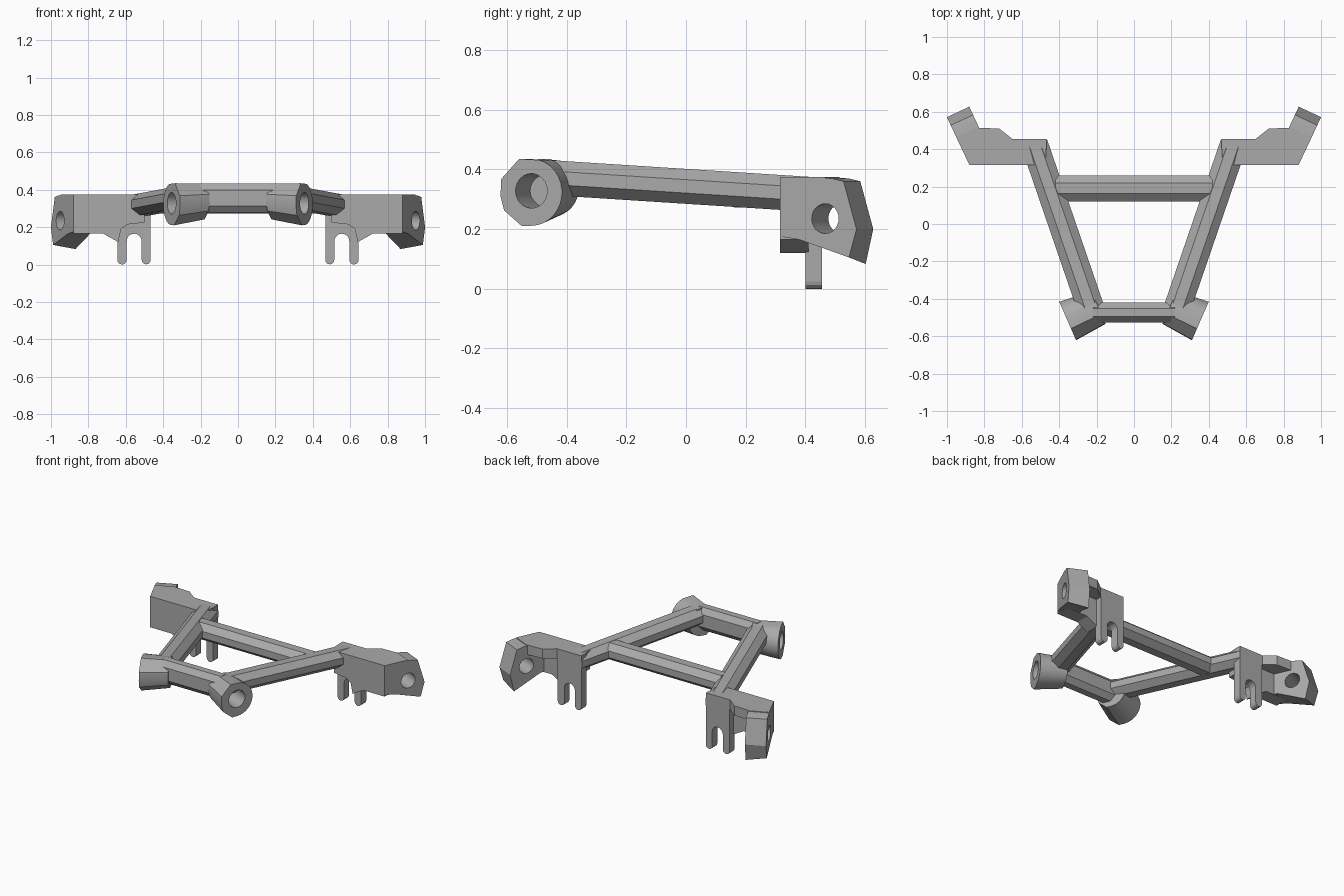
import bpy, bmesh, math
from mathutils import Vector

if "Cube" in bpy.data.objects:
    bpy.data.objects.remove(bpy.data.objects["Cube"], do_unlink=True)

GREY = (0.4, 0.4, 0.4, 1)
metal = bpy.data.materials.new("plain grey metal")
metal.diffuse_color = GREY
metal.use_nodes = True
metal.node_tree.nodes["Principled BSDF"].inputs["Base Color"].default_value = GREY


def loft(name, start, end, side=1):
    """Solid between two matching rings; side -1 mirrors it in x."""
    bm = bmesh.new()
    a, b = [[bm.verts.new((p[0] * side, p[1], p[2])) for p in r] for r in (start, end)]
    bm.faces.new(a)
    bm.faces.new(b)
    for i in range(len(a)):
        j = (i + 1) % len(a)
        bm.faces.new((a[i], a[j], b[j], b[i]))
    bmesh.ops.recalc_face_normals(bm, faces=bm.faces)
    mesh = bpy.data.meshes.new(name)
    bm.to_mesh(mesh)
    bm.free()
    mesh.materials.append(metal)
    obj = bpy.data.objects.new(name, mesh)
    bpy.context.collection.objects.link(obj)
    return obj


def drill(obj, cutter):
    """Subtract the cutter, keep the result and drop the cutter."""
    mod = obj.modifiers.new("hole", "BOOLEAN")
    mod.operation, mod.solver, mod.object = "DIFFERENCE", "EXACT", cutter
    bpy.context.view_layer.update()
    graph = bpy.context.evaluated_depsgraph_get()
    mesh = bpy.data.meshes.new_from_object(obj.evaluated_get(graph))
    obj.modifiers.clear()
    obj.data = mesh
    bpy.data.objects.remove(cutter, do_unlink=True)


def smooth(obj):
    bpy.ops.object.select_all(action="DESELECT")
    obj.select_set(True)
    bpy.context.view_layer.objects.active = obj
    bpy.ops.object.shade_smooth_by_angle(angle=math.radians(28))


def octagon(w, h, cw, ch):
    """Chamfered rectangle section."""
    w, h = w / 2, h / 2
    return [(w, h - ch), (w - cw, h), (cw - w, h), (-w, h - ch),
            (-w, ch - h), (cw - w, -h), (w - cw, -h), (w, ch - h)]


def arc(cx, cz, r, a0, a1, n):
    angles = [math.radians(a0 + (a1 - a0) * i / n) for i in range(n + 1)]
    return [(cx + r * math.cos(a), cz + r * math.sin(a)) for a in angles]


def place(section, origin, along):
    """Put (t, z) section points in an upright plane."""
    return [Vector(origin) + Vector(along) * t + Vector((0, 0, z)) for t, z in section]


# Cross bars
sec = octagon(0.14, 0.115, 0.042, 0.035)
loft("rear_cross_bar", *[place(sec, (x, 0.19, 0.33), (0, 1, 0)) for x in (-0.42, 0.42)])
sec = octagon(0.105, 0.155, 0.03, 0.035)
loft("front_cross_bar", *[place(sec, (x, -0.473, 0.357), (0, 1, 0)) for x in (-0.22, 0.22)])

for side, label in ((1, "left"), (-1, "right")):
    # Sloping side rail
    sec = octagon(0.152, 0.117, 0.045, 0.036)
    loft(label + "_rail", place(sec, (0.231, -0.45, 0.372), (1, 0, 0)),
         place(sec, (0.541, 0.453, 0.314), (1, 0, 0)), side)

    # Front boss, angled outward, round behind and faceted in front
    axis, along = Vector((0.916, -0.4, 0)), Vector((0.4, 0.916, 0))
    centre = Vector((0.355, -0.518, 0.323))
    ring = arc(0, 0, 0.112, -90, 75, 14) + [(-0.045, 0.112), (-0.11, 0.045),
                                            (-0.113, -0.012), (-0.1, -0.06), (-0.035, -0.113)]
    inner = [(t * 0.85, z * 0.85 + 0.015) for t, z in ring]
    boss = loft(label + "_front_boss", place(ring, centre, along),
                place(inner, centre - axis * 0.18, along), side)
    bore = arc(0, 0.005, 0.058, 0, 345, 23)
    drill(boss, loft("bore", place(bore, centre + axis * 0.05, along),
                     place(bore, centre - axis * 0.14, along), side))
    smooth(boss)

    # Rear boss, cut at an angle, sloping down behind
    axis, along = Vector((0.905, -0.425, 0)), Vector((0.425, 0.905, 0))
    corner = Vector((0.88, 0.315, 0))
    ring = [(0, 0.375), (0.19, 0.37), (0.235, 0.36), (0.283, 0.2),
            (0.255, 0.105), (0.07, 0.165), (0, 0.175)]
    inner = [(t, z - 0.022 if 0.2 < t and z < 0.15 else z) for t, z in ring]
    boss = loft(label + "_rear_boss", place(ring, corner, along),
                place(inner, corner - axis * 0.132, along), side)
    bore = arc(0.167, 0.235, 0.05, 0, 345, 23)
    drill(boss, loft("bore", place(bore, corner + axis * 0.05, along),
                     place(bore, corner - axis * 0.2, along), side))
    smooth(boss)

    # Bracket: top web, front wall with a dip, and slotted tab
    web = [(0.47, 0.315), (0.88, 0.315), (0.95, 0.465), (0.84, 0.515),
           (0.72, 0.51), (0.65, 0.455), (0.47, 0.455)]
    loft(label + "_bracket_web", *[[(x, y, z) for x, y in web] for z in (0.31, 0.375)], side)
    wall = [(0.5, 0.375), (0.88, 0.375), (0.88, 0.165), (0.72, 0.165), (0.64, 0.12),
            (0.625, 0.19), (0.59, 0.215), (0.5, 0.225)]
    loft(label + "_bracket_wall", *[place(wall, (0, y, 0), (1, 0, 0)) for y in (0.315, 0.41)], side)
    tab = ([(0.467, 0.374), (0.645, 0.374)] + arc(0.62, 0.025, 0.025, 0, -180, 6)
           + arc(0.555, 0.125, 0.04, 0, 180, 10) + arc(0.491, 0.025, 0.024, 0, -180, 6))
    loft(label + "_slotted_tab", *[place(tab, (0, y, 0), (1, 0, 0)) for y in (0.4, 0.455)], side)
